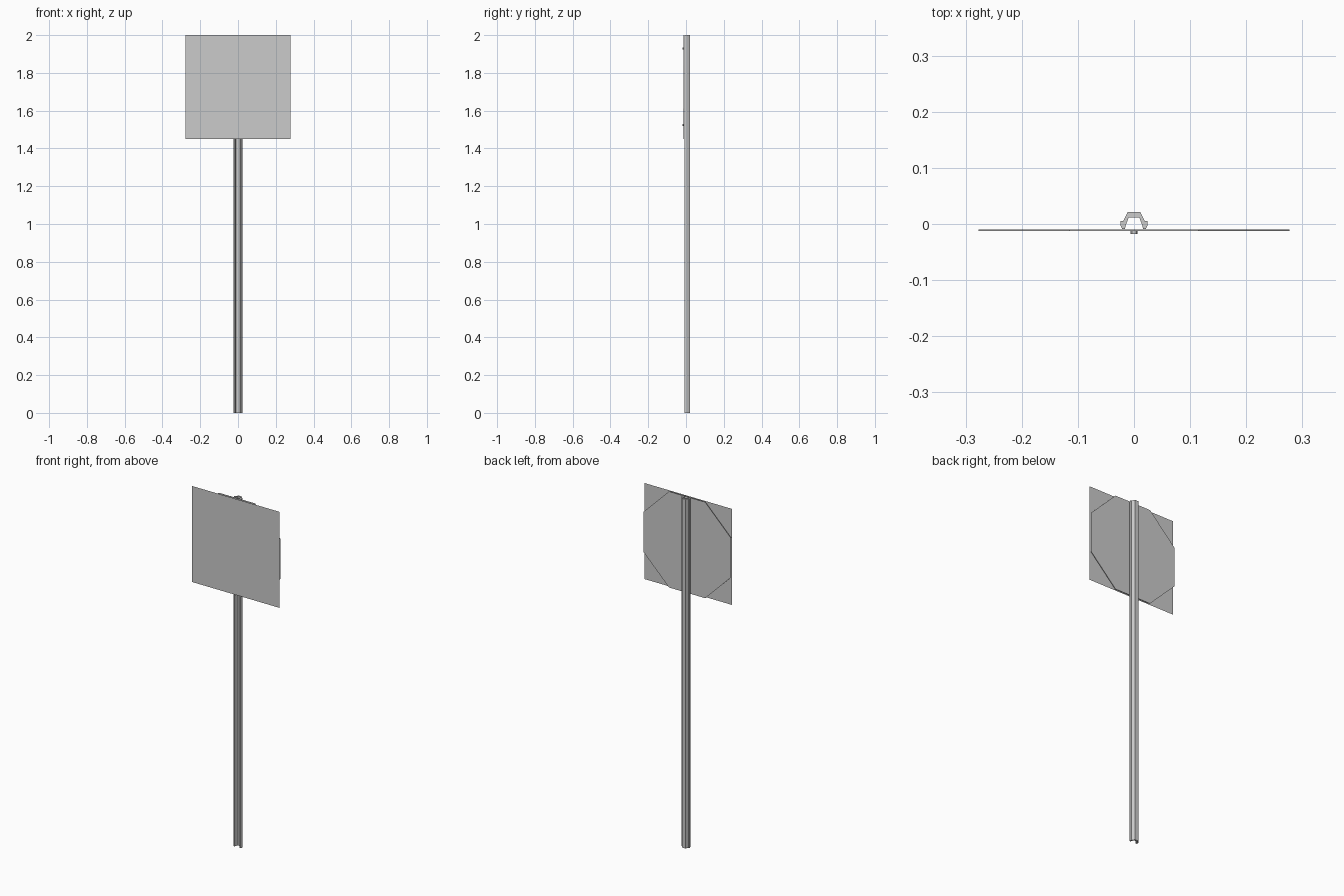
import bpy, bmesh, math
from mathutils import Matrix

if "Cube" in bpy.data.objects:
    bpy.data.objects.remove(bpy.data.objects["Cube"])

grey = bpy.data.materials.new("galvanised_grey")
grey.diffuse_color = (0.6, 0.6, 0.6, 1)
grey.use_nodes = True
grey.node_tree.nodes["Principled BSDF"].inputs["Base Color"].default_value = grey.diffuse_color


def extrude(name, points, depth):
    """Face through the points, extruded along the depth vector (if any)."""
    bm = bmesh.new()
    face = bm.faces.new([bm.verts.new(p) for p in points])
    if depth:
        made = bmesh.ops.extrude_face_region(bm, geom=[face], use_keep_orig=True)
        moved = [v for v in made["geom"] if isinstance(v, bmesh.types.BMVert)]
        bmesh.ops.translate(bm, verts=moved, vec=depth)
        bmesh.ops.recalc_face_normals(bm, faces=bm.faces)
    mesh = bpy.data.meshes.new(name)
    bm.to_mesh(mesh)
    bm.free()
    mesh.materials.append(grey)
    obj = bpy.data.objects.new(name, mesh)
    bpy.context.collection.objects.link(obj)
    return obj


HALF_X, HALF_Z, MID_Z = 0.277, 0.275, 1.725

# Post: open hat-shaped channel, half profile mirrored across x
half = [(0.011, 0.0215), (0.0195, 0.005), (0.0245, 0.005), (0.0245, -0.002),
        (0.021, -0.009), (0.0165, -0.009), (0.0135, 0.001), (0.0095, 0.0115)]
profile = half + [(-x, y) for x, y in reversed(half)]
extrude("channel_post", [(x, y, 0) for x, y in profile], (0, 0, 2))

# Octagonal sign plate
cut = math.tan(math.pi / 8)
corners = [(1, cut), (cut, 1), (-cut, 1), (-1, cut),
           (-1, -cut), (-cut, -1), (cut, -1), (1, -cut)]
extrude("octagon_plate",
        [(x * HALF_X, -0.0095, MID_Z + z * HALF_Z) for x, z in corners], (0, -0.003, 0))

# Square front sheet, a single surface ahead of the bolt heads
extrude("front_sheet",
        [(x * HALF_X, -0.0215, MID_Z + z * HALF_Z)
         for x, z in [(-1, -1), (1, -1), (1, 1), (-1, 1)]], None)

# Hexagonal bolt heads
for label, z in (("upper", 1.93), ("lower", 1.525)):
    ring = [(0.0065 * math.cos(i * math.pi / 3), -0.0125,
             z + 0.0065 * math.sin(i * math.pi / 3)) for i in range(6)]
    extrude(label + "_bolt", ring, (0, -0.005, 0))
